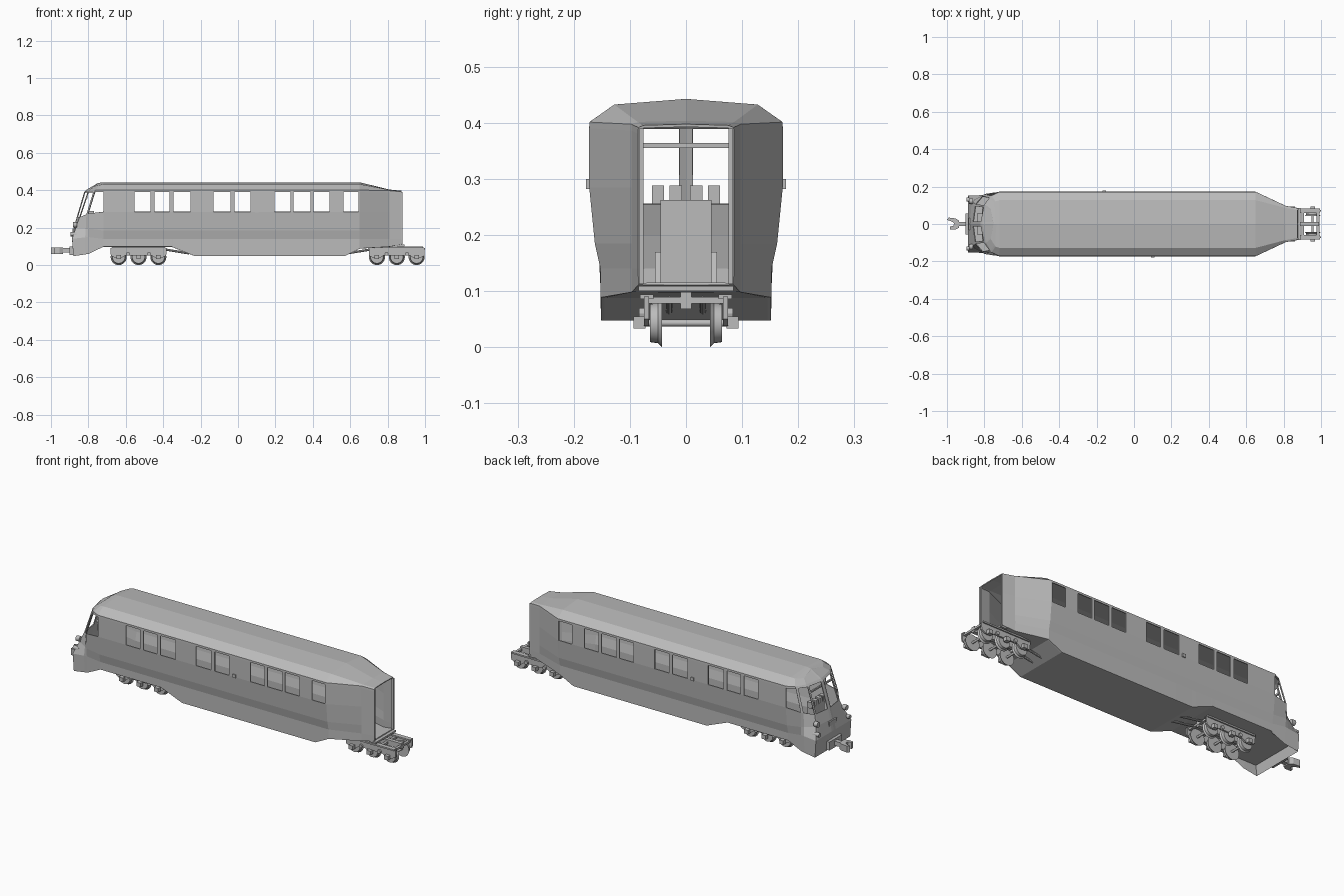
import bpy, bmesh, math
from mathutils import Vector, Matrix

cube = bpy.data.objects.get("Cube")
if cube:
    bpy.data.objects.remove(cube)

GREY = bpy.data.materials.new("plain_grey")
GREY.use_nodes = True
GREY.diffuse_color = (0.5, 0.5, 0.5, 1)
GREY.node_tree.nodes["Principled BSDF"].inputs["Base Color"].default_value = (0.5, 0.5, 0.5, 1)


def finish(name, bm):
    bmesh.ops.recalc_face_normals(bm, faces=bm.faces)
    mesh = bpy.data.meshes.new(name)
    bm.to_mesh(mesh)
    bm.free()
    mesh.materials.append(GREY)
    obj = bpy.data.objects.new(name, mesh)
    bpy.context.collection.objects.link(obj)
    return obj


def box(name, x0, x1, y0, y1, z0, z1):
    bm = bmesh.new()
    size = Matrix.Diagonal((x1 - x0, y1 - y0, z1 - z0, 1))
    centre = Matrix.Translation(((x0 + x1) / 2, (y0 + y1) / 2, (z0 + z1) / 2))
    bmesh.ops.create_cube(bm, size=1, matrix=centre @ size)
    return finish(name, bm)


def rod(name, a, b, r1, r2=None, sides=20):
    a, b = Vector(a), Vector(b)
    bm = bmesh.new()
    turn = (b - a).to_track_quat('Z', 'Y').to_matrix().to_4x4()
    bmesh.ops.create_cone(bm, cap_ends=True, segments=sides, radius1=r1,
                          radius2=r1 if r2 is None else r2, depth=(b - a).length,
                          matrix=Matrix.Translation((a + b) / 2) @ turn)
    return finish(name, bm)


def prism(name, outline, y0, y1, flat=False):
    """Extrude an outline: x-z across y, or x-y across z when flat."""
    bm = bmesh.new()
    place = (lambda p, d: (p[0], p[1], d)) if flat else (lambda p, d: (p[0], d, p[1]))
    face = bm.faces.new([bm.verts.new(place(p, y0)) for p in outline])
    out = bmesh.ops.extrude_face_region(bm, geom=[face])
    move = Vector(place((0, 0), y1 - y0))
    bmesh.ops.translate(bm, vec=move, verts=[v for v in out["geom"] if isinstance(v, bmesh.types.BMVert)])
    return finish(name, bm)


# Body shell: half cross-sections lofted from the open rear to the cab nose
WINDOWS = [(.564, .644), (.404, .489), (.297, .388), (.195, .28), (-.019, .067),
           (-.131, -.04), (-.345, -.254), (-.447, -.366), (-.553, -.468)]


def ramp(x, a, b):
    return min(1, max(0, (x - a) / (b - a)))


def section(x):
    floor = .05 + .05 * max(ramp(x, .57, .67), ramp(x, -.23, -.355))
    pts = [(0, floor), (.145, floor), (.15, floor), (.15, .14), (.16, .185),
           (.17, .285), (.17, .39), (.17, .40), (.127, .43), (0, .44)]
    return [Vector((x, y, z)) for y, z in pts]


def tail(x, width, top, floor):
    pts = [(0, floor), (width, floor), (width, floor), (width, .14), (width, .185),
           (width, .285), (width, top - .01), (width, top), (width * .9, top + .003), (0, top + .005)]
    return [Vector((x, y, z)) for y, z in pts]


def blend(a, b, t):
    return [p.lerp(q, t) for p, q in zip(a, b)]


xs = sorted({x for w in WINDOWS for x in w} | {.67, .65, .57, -.23, -.355, -.64, -.71, -.72}, reverse=True)
stations = [tail(.875, .083, .39, .113), tail(.81, .095, .396, .10)] + [section(x) for x in xs if x != .67]
pillar = [Vector(p) for p in [
    (-.80, 0, .10), (-.80, .145, .10), (-.80, .15, .062), (-.80, .152, .15), (-.80, .155, .195),
    (-.80, .158, .275), (-.765, .15, .39), (-.76, .15, .40), (-.74, .12, .425), (-.735, 0, .438)]]
corner = [Vector(p) for p in [
    (-.87, 0, .10), (-.87, .145, .10), (-.88, .15, .05), (-.885, .15, .14), (-.865, .12, .20),
    (-.845, .105, .255), (-.80, .10, .39), (-.79, .10, .40), (-.765, .08, .42), (-.75, 0, .435)]]
centre = [Vector((p.x - d, 0, p.z)) for p, d in zip(corner, (0, 0, 0, 0, .01, .015, .02, .02, 0, 0))]
centre[8] = centre[9].copy()
stations += [pillar, blend(pillar, corner, .2), corner] + [blend(corner, centre, t) for t in (.1, .88, 1)]
n = len(stations)
open_cells = {n - 7, n - 5, n - 3}          # cab side, quarter and front panes
for i in range(n - 6):
    mid = (stations[i][5].x + stations[i + 1][5].x) / 2
    if any(a < mid < b for a, b in WINDOWS):
        open_cells.add(i)

bm = bmesh.new()
for side in (1, -1):
    grid = [[bm.verts.new((p.x, p.y * side, p.z)) for p in ring] for ring in stations]
    for i in range(n - 1):
        for j in range(9):
            if not (j == 5 and i in open_cells):
                bm.faces.new((grid[i][j], grid[i][j + 1], grid[i + 1][j + 1], grid[i + 1][j]))
bmesh.ops.remove_doubles(bm, verts=bm.verts, dist=.0005)
bmesh.ops.dissolve_degenerate(bm, edges=bm.edges, dist=.0003)
body = finish("body_shell", bm)
wall = body.modifiers.new("wall", 'SOLIDIFY')
wall.thickness = .005
wall.offset = 0

# Rear doorway
for s in (-1, 1):
    box("doorway_post", .868, .88, s * .08 - .004, s * .08 + .004, .113, .39)
box("doorway_sill", .85, .89, -.085, .085, .10, .109)

# Cab fittings
box("windscreen_bar", -.812, -.804, -.098, .098, .355, .364)
box("control_desk", -.80, -.76, -.045, .045, .10, .262)
prism("desk_base", [(-.84, .10), (-.76, .10), (-.79, .17), (-.84, .17)], -.055, .055)
for y in (-.05, -.018, .018, .05):
    box("desk_top_unit", -.80, -.77, y - .011, y + .011, .255, .288)
box("nose_grille", -.885, -.874, -.032, .032, .172, .196)
for s in (-1, 1):
    rod("headlamp", (-.86, s * .122, .215), (-.882, s * .122, .215), .014)
    rod("buffer_lamp", (-.86, s * .13, .165), (-.895, s * .13, .165), .011)
for x, y in ((.10, -.174), (-.16, .174)):
    box("side_handle", x - .009, x + .009, y - .004, y + .004, .282, .30)

# Front coupler with an open claw
box("coupler_plate", -.90, -.88, -.055, .055, .055, .10)
box("coupler_shank", -.95, -.89, -.012, .012, .066, .09)
claw = [(-.935, -.02), (-.935, .018), (-.955, .03), (-.99, .034), (-1, .022), (-.975, .014),
        (-.962, .004), (-.965, -.01), (-.985, -.014), (-.985, -.028), (-.955, -.03)]
prism("coupler_claw", claw, .06, .095, True)


# Three-axle trucks
def truck(cx, label):
    frame = [(-.148, .05), (-.15, .09), (.15, .09), (.148, .05), (.125, .038), (.09, .038),
             (.07, .052), (-.07, .052), (-.09, .038), (-.125, .038)]
    for s in (-1, 1):
        prism(label + "_side_frame", [(cx + x, z) for x, z in frame], s * .066, s * .075)
        box(label + "_top_rail", cx - .145, cx + .145, s * .07 - .012, s * .07 + .012, .086, .094)
        for x in (-.055, .055):
            rod(label + "_spring", (cx + x, s * .07, .06), (cx + x, s * .084, .06), .01, sides=12)
    for x in (-.106, 0, .106):
        wx = cx + x
        rod(label + "_axle", (wx, -.085, .043), (wx, .085, .043), .006, sides=12)
        for s in (-1, 1):
            flange = rod(label + "_wheel_flange", (wx, s * .043, .043), (wx, s * .05, .043), .043, .036, 28)
            tread = rod(label + "_wheel_tread", (wx, s * .05, .043), (wx, s * .064, .043), .036, .034, 28)
            box(label + "_axle_box", wx - .012, wx + .012, s * .083 - .011, s * .083 + .011, .033, .055)
    for x in (-.135, -.053, .053, .135):
        box(label + "_crossbeam", cx + x - .007, cx + x + .007, -.072, .072, .078, .089)
    box(label + "_centre_beam", cx - .14, cx + .14, -.01, .01, .068, .098)


truck(-.532, "front_truck")
truck(.849, "rear_truck")
for s in (-1, 1):
    rod("front_drag_link", (-.40, s * .03, .085), (-.26, s * .03, .062), .006, sides=8)
    rod("rear_drag_link", (.72, s * .03, .085), (.58, s * .03, .062), .006, sides=8)

# Smooth only the round running gear
for obj in bpy.context.scene.objects:
    if any(k in obj.name for k in ("wheel", "axle", "lamp")) and "box" not in obj.name:
        obj.select_set(True)
        bpy.context.view_layer.objects.active = obj
bpy.ops.object.shade_smooth_by_angle(angle=math.radians(35))
bpy.ops.object.select_all(action='DESELECT')
